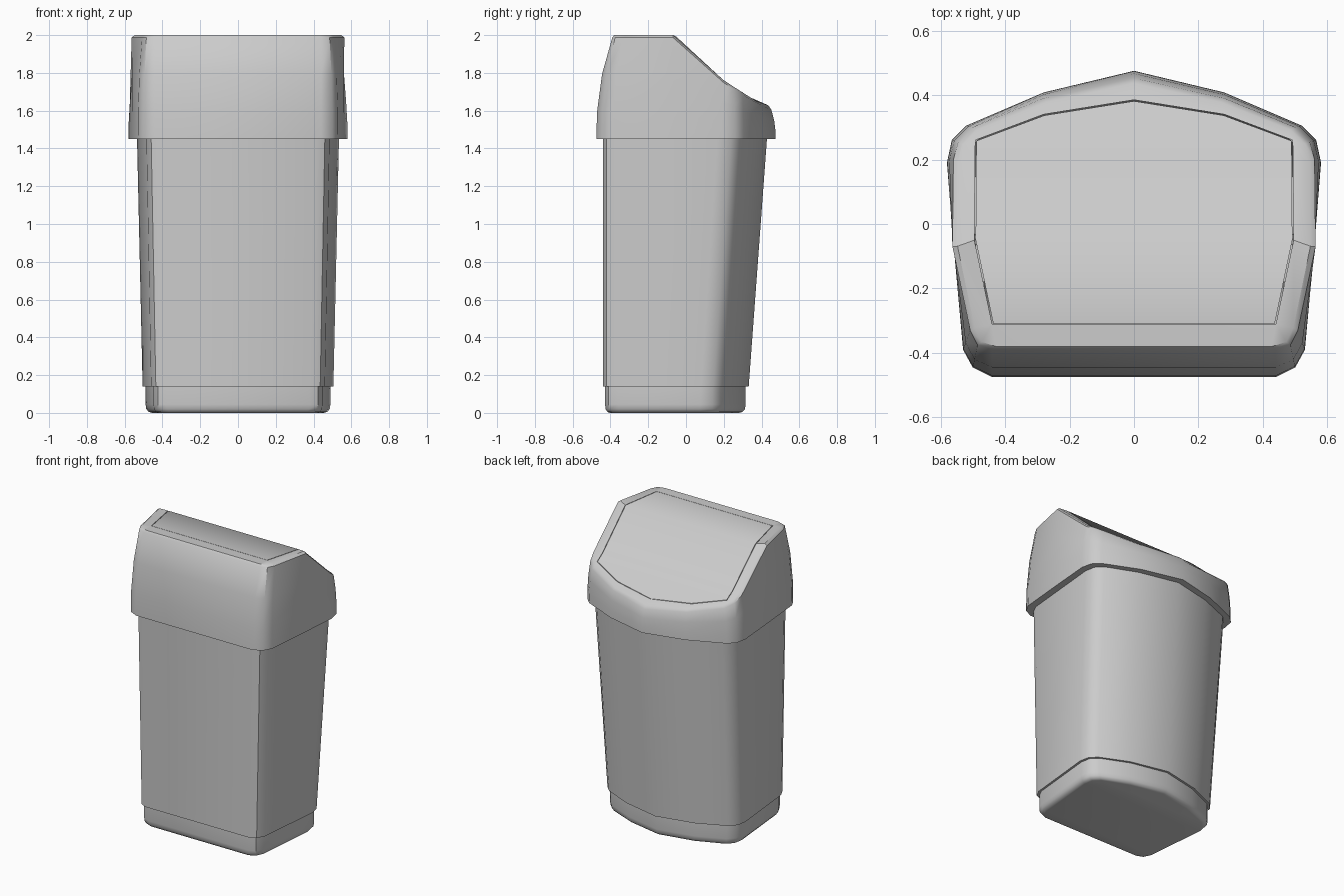
import bpy, bmesh, math

if "Cube" in bpy.data.objects:
    bpy.data.objects.remove(bpy.data.objects["Cube"])


def zip_z(half, z):
    return [(x, y, z) for x, y in half]


def mix(a, b, t):
    return [tuple(p + (q - p) * t for p, q in zip(u, v)) for u, v in zip(a, b)]


def grow(half, d, cy=-0.03):
    """Offset a half outline outward by roughly d."""
    out = []
    for x, y in half:
        r = math.hypot(x, y - cy)
        out.append((x + d * x / r, y + d * (y - cy) / r))
    return out


def loft(name, rings, cap_start=False, cap_end=False, angle=40):
    """Skin half rings (right side, front to back, last point on x = 0), mirrored in x."""
    bm = bmesh.new()
    n = len(rings[0])
    loops = []
    for half in rings:
        full = list(half) + [(-x, y, z) for x, y, z in reversed(half[:-1])]
        loops.append([bm.verts.new(p) for p in full])
    m = 2 * n - 1
    for a, b in zip(loops, loops[1:]):
        for i in range(m):
            j = (i + 1) % m
            bm.faces.new((a[i], a[j], b[j], b[i]))
    # caps run in strips across the width so they follow the side profile
    for lp, use in ((loops[0], cap_start), (loops[-1], cap_end)):
        if use:
            for i in range(n - 1):
                l0, l1 = m - 1 - i, m - 2 - i
                vs = [lp[i], lp[i + 1]] + ([lp[l1]] if l1 != i + 1 else []) + [lp[l0]]
                bm.faces.new(vs)
    bmesh.ops.remove_doubles(bm, verts=bm.verts, dist=0.0005)
    bmesh.ops.recalc_face_normals(bm, faces=bm.faces)
    me = bpy.data.meshes.new(name)
    bm.to_mesh(me)
    bm.free()
    ob = bpy.data.objects.new(name, me)
    bpy.context.collection.objects.link(ob)
    bpy.ops.object.select_all(action='DESELECT')
    ob.select_set(True)
    bpy.context.view_layer.objects.active = ob
    bpy.ops.object.shade_smooth_by_angle(angle=math.radians(angle))
    return ob


# Half outlines of the tapered bin
body_top = [(0.41, -0.44), (0.46, -0.42), (0.485, -0.37), (0.535, 0.17),
            (0.523, 0.24), (0.48, 0.285), (0.27, 0.37), (0, 0.43)]
body_low = [(0.39, -0.44), (0.435, -0.42), (0.46, -0.37), (0.505, 0.08),
            (0.493, 0.145), (0.45, 0.19), (0.26, 0.275), (0, 0.332)]
base = grow(body_low, -0.016)

# Bin body with the step above the base
loft("bin_body", [zip_z(base, 0.14), zip_z(body_low, 0.14), zip_z(body_top, 1.47)])

# Recessed base with rounded bottom edge
loft("bin_base", [zip_z(grow(base, -0.035), 0.0), zip_z(grow(base, -0.017), 0.005),
                  zip_z(grow(base, -0.004), 0.02), zip_z(base, 0.045),
                  zip_z(base, 0.14)], cap_start=True)

# Side profile of the lid top
PROFILE = [(-1, 2.0), (-0.06, 2.0), (0.2, 1.76), (0.375, 1.648), (0.42, 1.64), (0.46, 1.61)]


def top_z(y):
    for (y0, z0), (y1, z1) in zip(PROFILE, PROFILE[1:]):
        if y <= y1:
            return z0 + (z1 - z0) * (y - y0) / (y1 - y0)
    return PROFILE[-1][1]


def on_top(half, dz=0.0):
    return [(x, y, top_z(y) + dz) for x, y in half]


# Half outlines of the lid
skirt = [(0.44, -0.475), (0.50, -0.445), (0.53, -0.39), (0.56, -0.06), (0.58, 0.19),
         (0.565, 0.26), (0.52, 0.305), (0.28, 0.408), (0, 0.475)]
rim = [(0.44, -0.39), (0.485, -0.375), (0.508, -0.33), (0.563, -0.07), (0.56, 0.2),
       (0.545, 0.255), (0.50, 0.30), (0.28, 0.39), (0, 0.452)]
panel = [(0.44, -0.31), (0.44, -0.31), (0.44, -0.31), (0.495, -0.05), (0.493, 0.2),
         (0.492, 0.26), (0.492, 0.26), (0.28, 0.34), (0, 0.385)]
inside = [(0.40, -0.43), (0.45, -0.41), (0.475, -0.36), (0.51, -0.06), (0.525, 0.17),
          (0.513, 0.23), (0.47, 0.275), (0.26, 0.36), (0, 0.42)]

# Lid shell: underside, skirt curving in to the rim, then down into the flap groove
lo, hi = zip_z(skirt, 1.45), on_top(rim, -0.012)


def shell(tz, txy):
    return [(x, y, z) for (x, y, _), (_, _, z) in zip(mix(lo, hi, txy), mix(lo, hi, tz))]


loft("lid_shell", [zip_z(inside, 1.46), zip_z(inside, 1.45), lo,
                   shell(0.27, 0.05), shell(0.64, 0.36), hi,
                   on_top(grow(rim, -0.016)), on_top(panel), on_top(panel, -0.012)])

# Swing flap set in the lid opening
flap = grow(panel, -0.004)
loft("swing_flap", [on_top(flap, -0.012), on_top(flap)], cap_end=True, angle=50)
